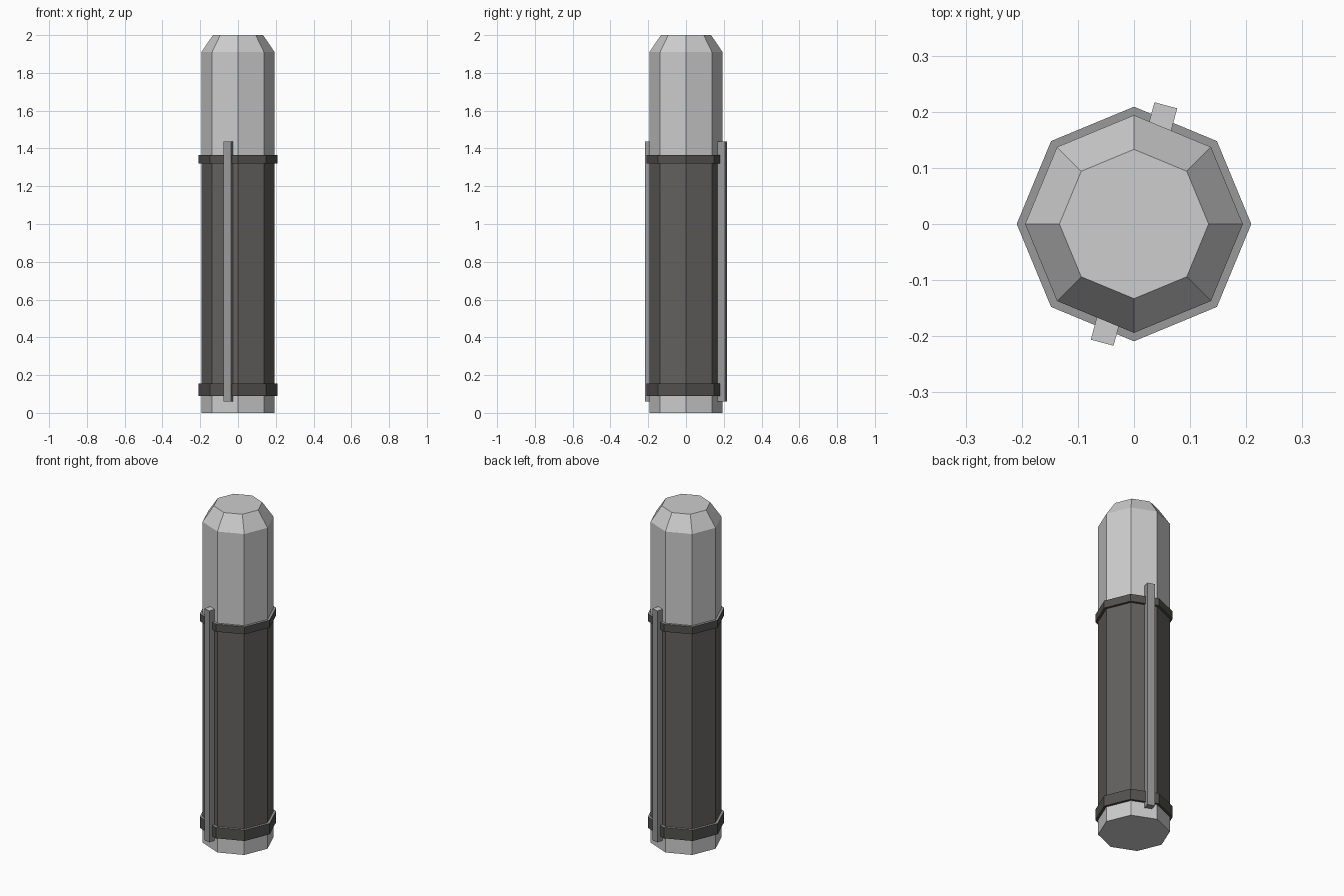
import bpy, bmesh, math
from mathutils import Matrix

if "Cube" in bpy.data.objects:
    bpy.data.objects.remove(bpy.data.objects["Cube"])


def material(name, v):
    m = bpy.data.materials.new(name)
    m.diffuse_color = (*v, 1)
    m.use_nodes = True
    m.node_tree.nodes["Principled BSDF"].inputs["Base Color"].default_value = m.diffuse_color
    return m


LIGHT = material("light grey", (0.61, 0.61, 0.61))
MID = material("mid grey", (0.32, 0.32, 0.32))
SLEEVE = material("dark warm grey", (0.125, 0.12, 0.115))
BAND = material("charcoal", (0.085, 0.083, 0.08))


def finish(name, bm, mats, rule):
    bmesh.ops.recalc_face_normals(bm, faces=bm.faces)
    for f in bm.faces:
        f.material_index = rule(f)
    me = bpy.data.meshes.new(name)
    bm.to_mesh(me)
    bm.free()
    for m in mats:
        me.materials.append(m)
    ob = bpy.data.objects.new(name, me)
    bpy.context.collection.objects.link(ob)
    return ob


def octagon_stack(name, profile, mats, rule):
    """Capped eight-sided solid from (radius, z) pairs."""
    bm = bmesh.new()
    rings = [[bm.verts.new((r * math.cos(i * math.pi / 4),
                            r * math.sin(i * math.pi / 4), z)) for i in range(8)]
             for r, z in profile]
    for a, b in zip(rings, rings[1:]):
        for i in range(8):
            j = (i + 1) % 8
            bm.faces.new((a[i], a[j], b[j], b[i]))
    bm.faces.new(rings[0][::-1])
    bm.faces.new(rings[-1])
    return finish(name, bm, mats, rule)


# body with dark sleeve section and chamfered top
R = 0.194
octagon_stack("body", [(R, 0), (R, 0.12), (R, 1.34), (R, 1.91), (0.133, 2.0)],
              [LIGHT, SLEEVE],
              lambda f: 1 if 0.12 < f.calc_center_median().z < 1.34 else 0)


def top_face(f):
    return 1 if f.normal.z > 0.9 else 0


# raised bands at both ends of the sleeve
for name, z0, z1 in (("lower_band", 0.09, 0.155), ("upper_band", 1.32, 1.365)):
    octagon_stack(name, [(0.209, z0), (0.209, z1)], [BAND, MID], top_face)

# two opposite vertical rods
for name, angle in (("back_rod", -15), ("front_rod", 165)):
    bm = bmesh.new()
    bmesh.ops.create_cube(bm, size=1, matrix=(
        Matrix.Rotation(math.radians(angle), 4, 'Z')
        @ Matrix.Translation((0, 0.196, 0.7475))
        @ Matrix.Diagonal((0.042, 0.046, 1.377, 1))))
    finish(name, bm, [MID, LIGHT], top_face)
